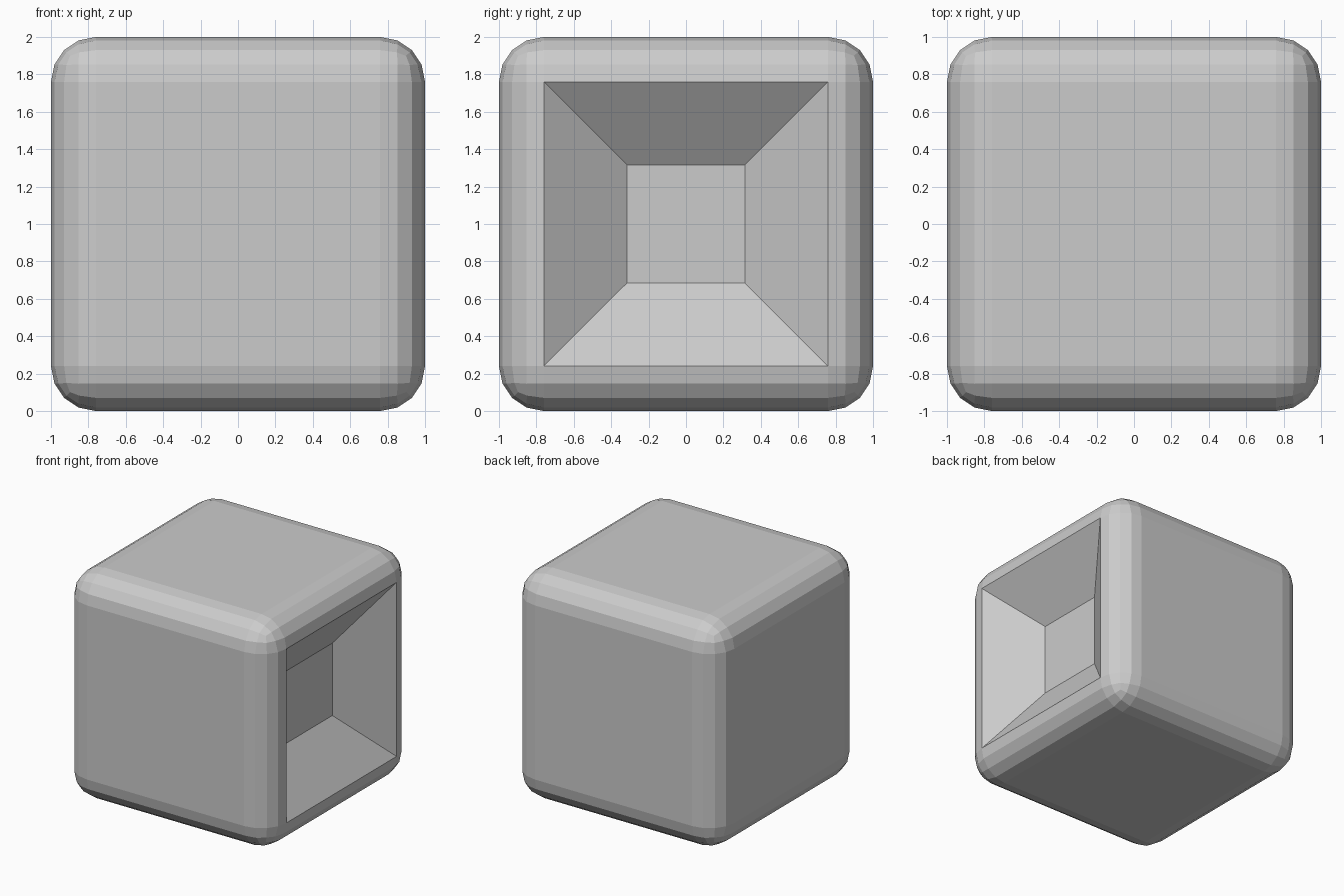
import bpy
import bmesh

if "Cube" in bpy.data.objects:
    bpy.data.objects.remove(bpy.data.objects["Cube"])

SIZE, ROUNDING = 2.0, 0.24
RECESS_DEPTH, FLOOR_HALF = 0.31, 0.316

bm = bmesh.new()

# Cube with faceted, rounded edges
bmesh.ops.create_cube(bm, size=SIZE)
bmesh.ops.bevel(bm, geom=bm.edges[:], offset=ROUNDING, offset_type='OFFSET',
                segments=4, profile=0.5, affect='EDGES', clamp_overlap=True)
bm.normal_update()

# Sloped square recess filling the flat part of the right side
side = max(bm.faces, key=lambda f: f.calc_center_median().x)
floor = bmesh.ops.extrude_discrete_faces(bm, faces=[side])["faces"][0]
scale = FLOOR_HALF / (SIZE / 2 - ROUNDING)
for v in floor.verts:
    v.co.x -= RECESS_DEPTH
    v.co.y *= scale
    v.co.z *= scale

# Stand the block on the ground
bmesh.ops.translate(bm, verts=bm.verts[:], vec=(0, 0, SIZE / 2))
bmesh.ops.recalc_face_normals(bm, faces=bm.faces[:])

mesh = bpy.data.meshes.new("recessed_block")
bm.to_mesh(mesh)
bm.free()
block = bpy.data.objects.new("recessed_block", mesh)
bpy.context.collection.objects.link(block)
